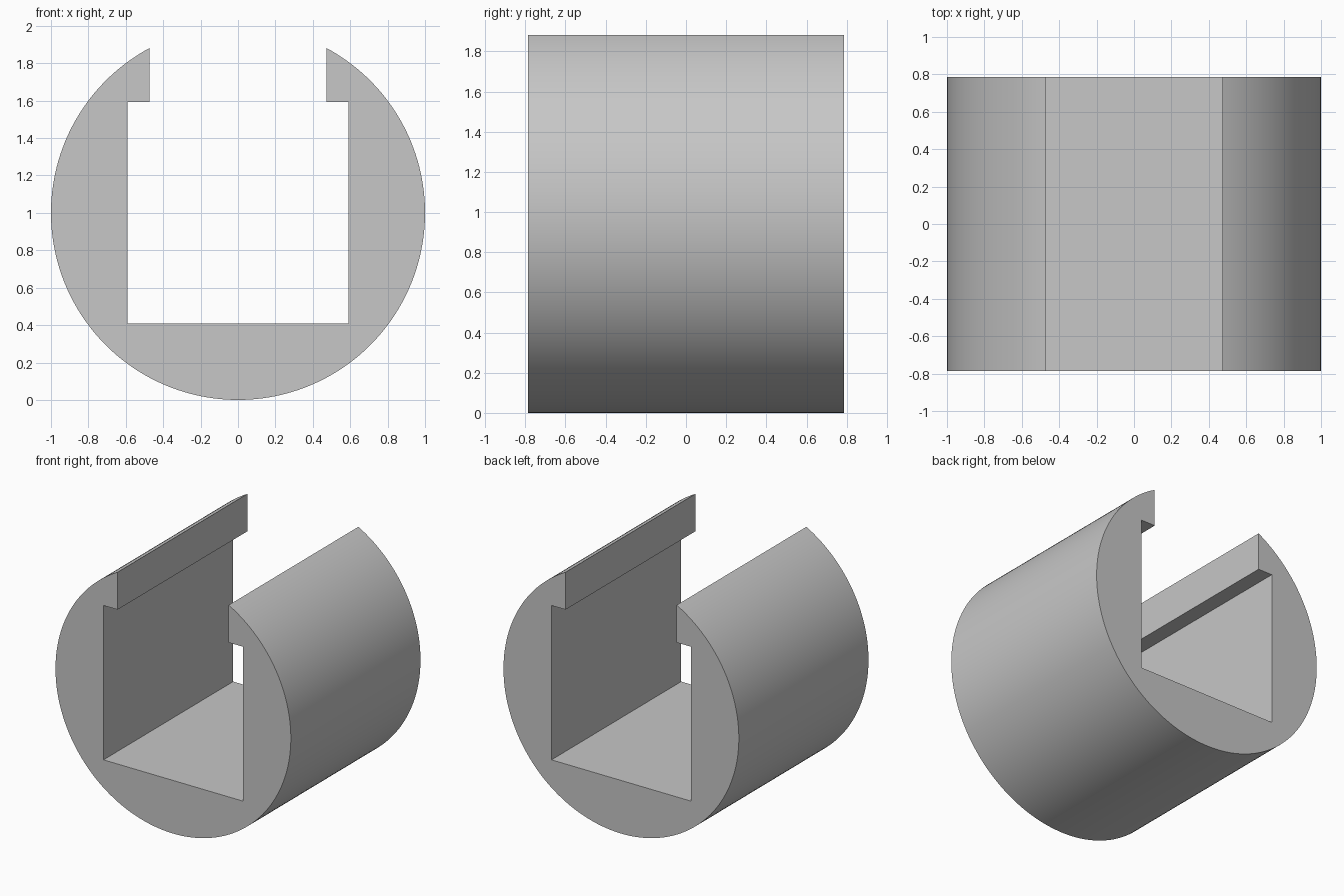
import bpy, bmesh
from math import sin, cos, asin, pi, radians

if "Cube" in bpy.data.objects:
    bpy.data.objects.remove(bpy.data.objects["Cube"])

RADIUS, HALF_DEPTH = 1.0, 0.787
SLOT, CAVITY = 0.472, 0.592          # half widths of the top slot and the square bore
FLOOR, LIP = 0.408, 1.594            # heights of the bore floor and the lip undersides
SEGMENTS = 160

grey = bpy.data.materials.new("plain grey")
grey.use_nodes = True
colour = (0.57, 0.57, 0.57, 1)
grey.diffuse_color = colour
grey.node_tree.nodes["Principled BSDF"].inputs["Base Color"].default_value = colour

# Outer arc, from the right-hand lip round the bottom to the other lip
start = asin(SLOT / RADIUS)
sweep = 2 * (pi - start)
angles = [start + sweep * i / SEGMENTS for i in range(SEGMENTS + 1)]
outline = [(RADIUS * sin(a), RADIUS + RADIUS * cos(a)) for a in angles]

# Square bore with two overhanging lips
half = [(SLOT, LIP), (CAVITY, LIP), (CAVITY, FLOOR)]
outline += [(-x, z) for x, z in half] + half[::-1]

# Extrude the profile from front to back
bm = bmesh.new()
front = bm.faces.new([bm.verts.new((x, -HALF_DEPTH, z)) for x, z in outline])
result = bmesh.ops.extrude_face_region(bm, geom=[front], use_keep_orig=True)
back = [v for v in result["geom"] if isinstance(v, bmesh.types.BMVert)]
bmesh.ops.translate(bm, verts=back, vec=(0, 2 * HALF_DEPTH, 0))
bmesh.ops.recalc_face_normals(bm, faces=bm.faces)
mesh = bpy.data.meshes.new("slotted_cylinder")
bm.to_mesh(mesh)
bm.free()
mesh.materials.append(grey)

body = bpy.data.objects.new("slotted_cylinder", mesh)
bpy.context.collection.objects.link(body)
bpy.ops.object.select_all(action="DESELECT")
body.select_set(True)
bpy.context.view_layer.objects.active = body
bpy.ops.object.shade_smooth_by_angle(angle=radians(25))
